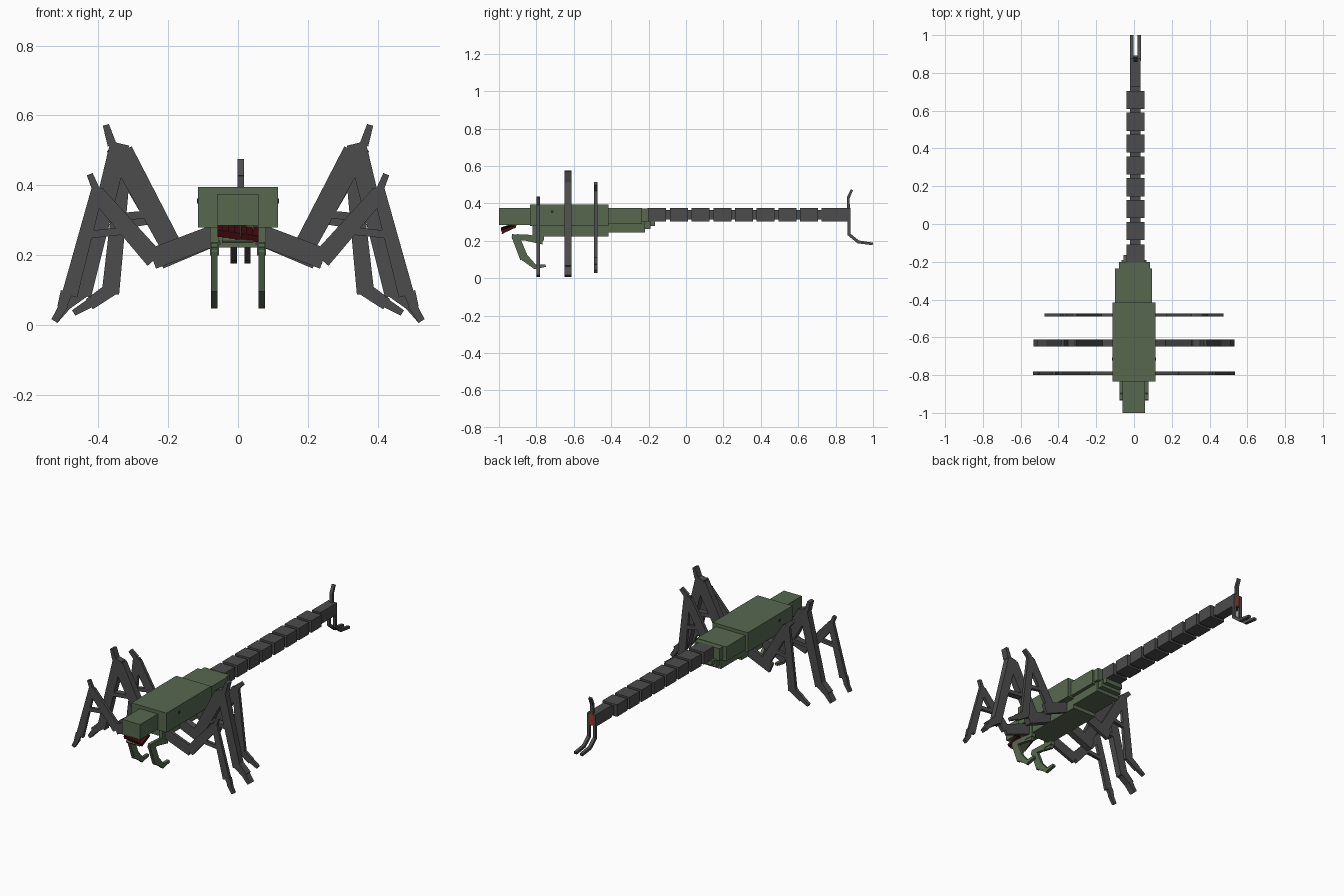
import bpy
import bmesh
from mathutils import Vector

cube = bpy.data.objects.get("Cube")
if cube:
    bpy.data.objects.remove(cube, do_unlink=True)


def material(name, rgb):
    m = bpy.data.materials.new(name)
    m.use_nodes = True
    m.diffuse_color = (*rgb, 1)
    m.node_tree.nodes["Principled BSDF"].inputs["Base Color"].default_value = (*rgb, 1)
    return m


GREEN = material("moss green", (0.095, 0.140, 0.078))
GREY = material("charcoal grey", (0.072, 0.072, 0.072))
MAROON = material("dark maroon", (0.065, 0.004, 0.005))
RED = material("dull red", (0.36, 0.035, 0.032))
BLACK = material("dark green dot", (0.02, 0.03, 0.017))


def add_prism(bm, corners, offset):
    """Extrude a four-cornered outline along an offset."""
    a = [bm.verts.new(c) for c in corners]
    b = [bm.verts.new(Vector(c) + Vector(offset)) for c in corners]
    bm.faces.new(a)
    bm.faces.new(b[::-1])
    for i in range(4):
        j = (i + 1) % 4
        bm.faces.new((a[j], a[i], b[i], b[j]))


def finish(name, bm, mat):
    bmesh.ops.recalc_face_normals(bm, faces=bm.faces)
    me = bpy.data.meshes.new(name)
    bm.to_mesh(me)
    bm.free()
    me.materials.append(mat)
    ob = bpy.data.objects.new(name, me)
    bpy.context.collection.objects.link(ob)
    return ob


def box(name, xr, yr, zr, mat):
    bm = bmesh.new()
    (x0, x1), (y0, y1), (z0, z1) = xr, yr, zr
    add_prism(bm, [(x0, y0, z0), (x1, y0, z0), (x1, y1, z0), (x0, y1, z0)], (0, 0, z1 - z0))
    return finish(name, bm, mat)


def limb(name, bars, plane, depth, thick, mat, mirror=1):
    """Flat bars (start, end, start width, end width) drawn in the xz or yz plane."""
    bm = bmesh.new()
    for p, q, w0, w1 in bars:
        p, q = Vector(p), Vector(q)
        d = (q - p).normalized()
        n = Vector((-d.y, d.x))
        pts = [p + n * w0 / 2, q + n * w1 / 2, q - n * w1 / 2, p - n * w0 / 2]
        lo = depth - thick / 2
        if plane == "xz":
            add_prism(bm, [(mirror * c.x, lo, c.y) for c in pts], (0, thick, 0))
        else:
            add_prism(bm, [(lo, c.x, c.y) for c in pts], (thick, 0, 0))
    return finish(name, bm, mat)


# Head, thorax and first part of the abdomen
box("head", (-0.06, 0.058), (-1.0, -0.83), (0.285, 0.375), GREEN)
box("thorax", (-0.115, 0.115), (-0.835, -0.415), (0.28, 0.395), GREEN)
box("thorax_underside", (-0.075, 0.075), (-0.79, -0.415), (0.222, 0.282), GREEN)
box("abdomen_upper", (-0.1, 0.095), (-0.42, -0.235), (0.29, 0.375), GREEN)
box("abdomen_upper_end", (-0.08, 0.085), (-0.24, -0.2), (0.3, 0.373), GREEN)
for i, (hw, end, low) in enumerate([(0.075, -0.22, 0.243), (0.065, -0.19, 0.262), (0.055, -0.165, 0.28)]):
    box(f"abdomen_step_{i + 1}", (-hw, hw), (-0.42, end), (low, 0.305), GREEN)
for side in (-1, 1):
    xs = sorted((side * 0.114, side * 0.117))
    box("side_dot", xs, (-0.722, -0.708), (0.348, 0.362), BLACK)

# Sloping jaw with a row of slightly staggered teeth
limb("jaw", [((-0.985, 0.238), (-0.9, 0.29), 0.008, 0.008)], "yz", -0.001, 0.09, GREEN)
for i in range(7):
    x = -0.051 + i * 0.0168
    z = -0.0025 * i
    limb("jaw_tooth", [((-0.985, 0.262 + z), (-0.91, 0.292 + z), 0.02, 0.012)], "yz", x, 0.0166, MAROON)

# Folded grasping forelegs
for side, label in ((1, "left"), (-1, "right")):
    limb(f"{label}_foreleg",
         [((-0.765, 0.2), (-0.845, 0.215), 0.04, 0.034),
          ((-0.84, 0.215), (-0.93, 0.222), 0.034, 0.026),
          ((-0.915, 0.23), (-0.865, 0.105), 0.04, 0.045),
          ((-0.868, 0.115), (-0.805, 0.058), 0.042, 0.022),
          ((-0.815, 0.06), (-0.75, 0.067), 0.024, 0.014)],
         "yz", side * 0.068, 0.018, GREEN)
    box(f"{label}_foreleg_mount", sorted((side * 0.055, side * 0.08)),
        (-0.82, -0.76), (0.2, 0.28), GREEN)

# Three pairs of flat walking legs, each with thigh, shin, strut, spike and foot
LEGS = {
    "front": (-0.79, 0.018, [
        ((0.06, 0.26), (0.245, 0.19), 0.06, 0.06),
        ((0.238, 0.188), (0.405, 0.378), 0.055, 0.045),
        ((0.4, 0.395), (0.482, 0.085), 0.035, 0.045),
        ((0.405, 0.385), (0.424, 0.432), 0.022, 0.018),
        ((0.31, 0.272), (0.435, 0.258), 0.022, 0.022),
        ((0.49, 0.095), (0.505, 0.05), 0.035, 0.025),
        ((0.497, 0.06), (0.525, 0.012), 0.026, 0.02)]),
    "middle": (-0.63, 0.038, [
        ((0.06, 0.26), (0.225, 0.19), 0.06, 0.06),
        ((0.185, 0.215), (0.335, 0.495), 0.06, 0.07),
        ((0.338, 0.52), (0.445, 0.085), 0.055, 0.05),
        ((0.36, 0.515), (0.378, 0.573), 0.026, 0.018),
        ((0.25, 0.318), (0.385, 0.305), 0.022, 0.022),
        ((0.445, 0.1), (0.5, 0.055), 0.045, 0.035),
        ((0.485, 0.065), (0.525, 0.012), 0.03, 0.02)]),
    "rear": (-0.482, 0.018, [
        ((0.06, 0.26), (0.225, 0.19), 0.06, 0.06),
        ((0.185, 0.215), (0.325, 0.455), 0.055, 0.055),
        ((0.325, 0.475), (0.365, 0.09), 0.04, 0.05),
        ((0.33, 0.47), (0.368, 0.505), 0.03, 0.022),
        ((0.25, 0.3), (0.34, 0.285), 0.022, 0.022),
        ((0.36, 0.105), (0.425, 0.06), 0.04, 0.035),
        ((0.415, 0.068), (0.47, 0.035), 0.028, 0.018)]),
}
for row, (y, thick, bars) in LEGS.items():
    for side, label in ((1, "left"), (-1, "right")):
        limb(f"{row}_{label}_leg", bars, "xz", y, thick, GREY, side)

# Segmented tail on a narrow core
TX0, TX1 = -0.041, 0.055
box("tail_core", (-0.021, 0.034), (-0.21, 0.74), (0.314, 0.364), GREY)
box("tail_segment_1", (TX0, TX1), (-0.205, -0.108), (0.304, 0.375), GREY)
for i in range(7):
    y = -0.085 + i * 0.1157
    box(f"tail_segment_{i + 2}", (TX0, TX1), (y, y + 0.096), (0.304, 0.375), GREY)
box("tail_tip", (-0.021, 0.035), (0.725, 0.873), (0.304, 0.375), GREY)
box("tail_end_plate", (-0.02, 0.034), (0.872, 0.877), (0.306, 0.373), RED)

# Tail prongs: one upright, two sweeping down and back
limb("upper_prong",
     [((0.868, 0.36), (0.868, 0.43), 0.016, 0.014),
      ((0.866, 0.425), (0.887, 0.473), 0.016, 0.012)], "yz", 0.008, 0.019, GREY)
for x in (-0.012, 0.027):
    limb("lower_prong",
         [((0.871, 0.375), (0.871, 0.23), 0.015, 0.015),
          ((0.869, 0.236), (0.925, 0.19), 0.016, 0.016),
          ((0.918, 0.194), (0.999, 0.183), 0.016, 0.014)], "yz", x, 0.018, GREY)
